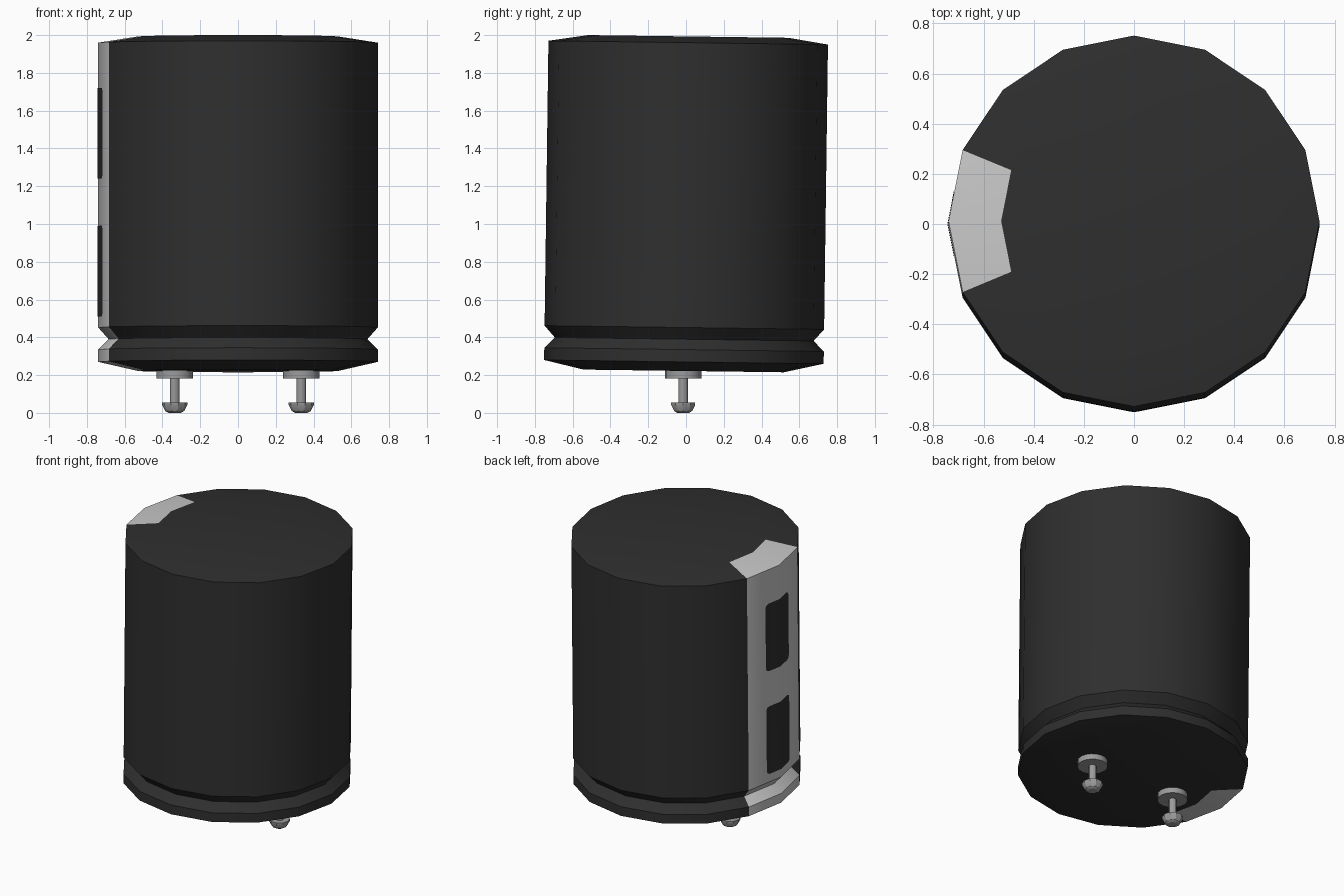
import bpy, bmesh, math
from mathutils import Matrix, Vector

cube = bpy.data.objects.get("Cube")
if cube:
    bpy.data.objects.remove(cube, do_unlink=True)


def material(name, value, rough=0.6):
    m = bpy.data.materials.new(name)
    m.use_nodes = True
    colour = (value, value, value, 1)
    m.diffuse_color = colour
    bsdf = m.node_tree.nodes["Principled BSDF"]
    bsdf.inputs["Base Color"].default_value = colour
    bsdf.inputs["Roughness"].default_value = rough
    return m


DARK = material("charcoal sleeve", 0.028)
PALE = material("pale grey stripe", 0.58)
METAL = material("grey metal", 0.33)

# The can leans back very slightly about its middle
PIVOT = Vector((0, 0, 1.1))
LEAN = (Matrix.Translation(PIVOT) @ Matrix.Rotation(-0.0135, 4, 'X')
        @ Matrix.Translation(-PIVOT))


def finish(bm, name, mats, matrix):
    mesh = bpy.data.meshes.new(name)
    bm.to_mesh(mesh)
    bm.free()
    obj = bpy.data.objects.new(name, mesh)
    bpy.context.collection.objects.link(obj)
    for m in mats:
        mesh.materials.append(m)
    obj.matrix_world = matrix
    bpy.ops.object.select_all(action='DESELECT')
    obj.select_set(True)
    bpy.context.view_layer.objects.active = obj
    bpy.ops.object.shade_smooth_by_angle(angle=math.radians(30))
    return obj


def lathe(profile, sides):
    """Closed solid of revolution from (radius, z) points, bottom to top."""
    bm = bmesh.new()
    rings = [[bm.verts.new((r * math.cos(math.tau * i / sides),
                            r * math.sin(math.tau * i / sides), z))
              for i in range(sides)] for r, z in profile]
    for a, b in zip(rings, rings[1:]):
        for i in range(sides):
            j = (i + 1) % sides
            bm.faces.new((a[i], a[j], b[j], b[i]))
    bm.faces.new(rings[0][::-1])
    bm.faces.new(rings[-1])
    bm.normal_update()
    return bm


# Can: 16 sides with a crimped groove and shallow sloped rims
RADIUS, SIDES = 0.74, 16
body = lathe([(0.53, 0.222), (RADIUS, 0.27), (RADIUS, 0.335), (0.685, 0.39),
              (RADIUS, 0.452), (RADIUS, 1.96), (0.53, 1.993)], SIDES)

# Stripe: the two columns of faces either side of -x, end discs excluded
for f in body.faces:
    c = f.calc_center_median()
    if c.x < -0.4 and abs(math.atan2(c.y, -c.x)) < math.tau / SIDES:
        f.material_index = 1
finish(body, "capacitor_body", [DARK, PALE], LEAN)


# Dark windows on the stripe, folded over its middle ridge
def stripe_window(name, z0, z1, half=0.128, cut=0.025):
    slope = math.tan(math.pi / SIDES)
    bm = bmesh.new()
    for side in (1, -1):
        outline = [(0, z0), (half - cut, z0), (half - cut * 0.3, z0 + cut * 0.3),
                   (half, z0 + cut), (half, z1 - cut),
                   (half - cut * 0.3, z1 - cut * 0.3), (half - cut, z1), (0, z1)]
        verts = [bm.verts.new((-RADIUS - 0.003 + y * slope, side * y, z))
                 for y, z in outline]
        face = bm.faces.new(verts)
        face.normal_update()
        if face.normal.x > 0:
            face.normal_flip()
    bmesh.ops.remove_doubles(bm, verts=bm.verts, dist=1e-5)
    finish(bm, name, [DARK], LEAN)


stripe_window("lower_stripe_window", 0.51, 0.99)
stripe_window("upper_stripe_window", 1.24, 1.72)

# Terminals: flange, pin and rounded foot, one each side
for side, x in (("left", 0.335), ("right", -0.335)):
    place = Matrix.Translation((x, -0.015, 0))
    finish(lathe([(0.097, 0.182), (0.097, 0.232)], 16),
           side + "_terminal_flange", [METAL], place)
    finish(lathe([(0.026, 0.04), (0.026, 0.2)], 12),
           side + "_terminal_pin", [METAL], place)
    finish(lathe([(0.033, 0.0), (0.05, 0.01), (0.067, 0.042), (0.067, 0.056)], 10),
           side + "_terminal_foot", [METAL], place)
